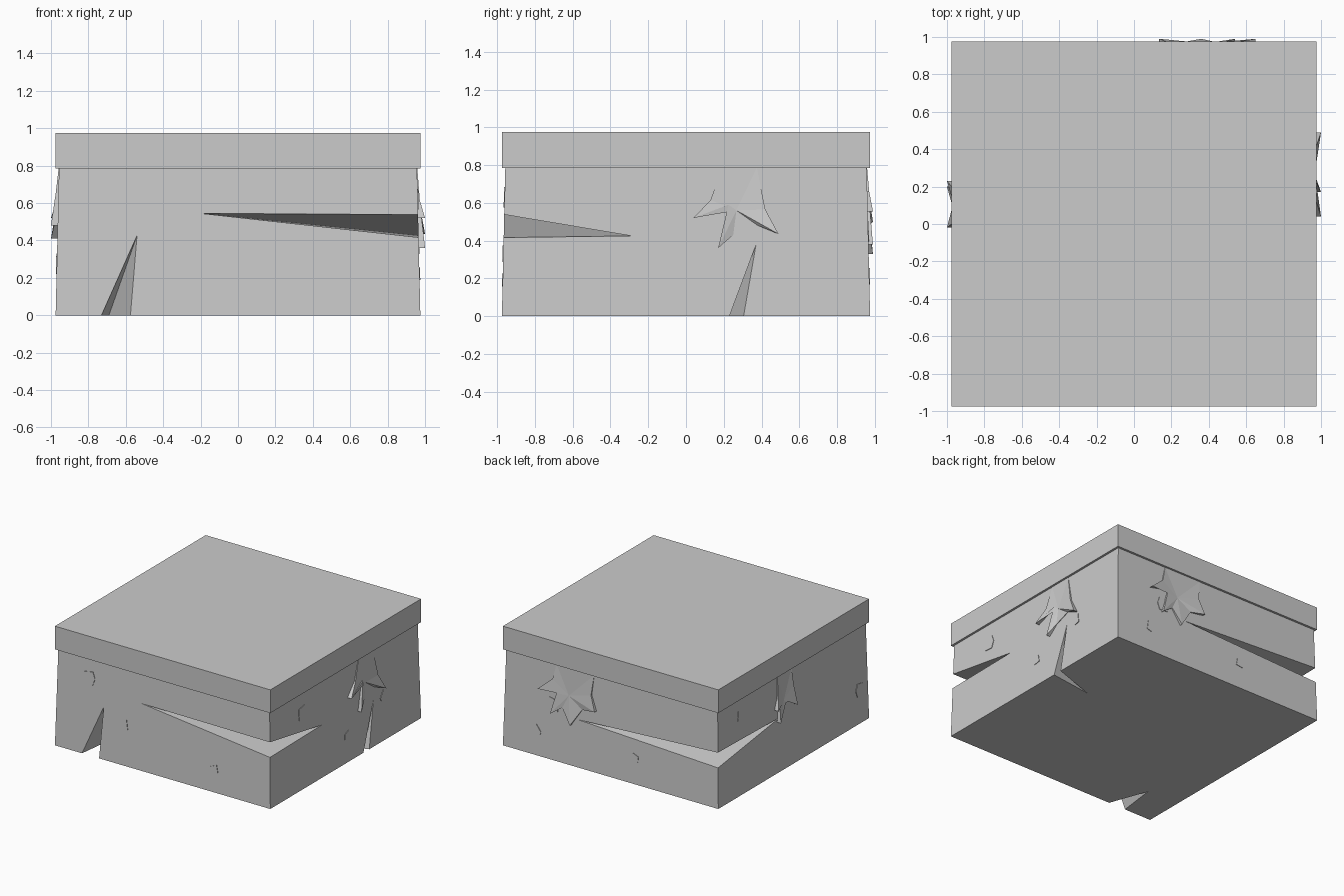
import bpy, bmesh, math
from mathutils import Vector

if "Cube" in bpy.data.objects:
    bpy.data.objects.remove(bpy.data.objects["Cube"])

H = 0.975       # half width of the block
TOP = 0.785     # height where the lid starts
INSET = 0.957   # half width of the body under the lid


def make_object(name, verts, faces):
    mesh = bpy.data.meshes.new(name)
    mesh.from_pydata([tuple(v) for v in verts], [], faces)
    bm = bmesh.new()
    bm.from_mesh(mesh)
    bmesh.ops.recalc_face_normals(bm, faces=bm.faces)
    bm.to_mesh(mesh)
    bm.free()
    obj = bpy.data.objects.new(name, mesh)
    bpy.context.collection.objects.link(obj)
    return obj


def block(name, z0, z1, r0, r1):
    """Square block, half width r0 at the bottom and r1 at the top."""
    ring = [(-1, -1), (1, -1), (1, 1), (-1, 1)]
    verts = [(x * r, y * r, z) for z, r in ((z0, r0), (z1, r1)) for x, y in ring]
    sides = [(i, (i + 1) % 4, (i + 1) % 4 + 4, i + 4) for i in range(4)]
    return make_object(name, verts, sides + [(3, 2, 1, 0), (4, 5, 6, 7)])


def place(side, u, z, d):
    """Point on a side: u is the world x or y, d the distance from the centre."""
    return {"front": (u, -d, z), "back": (u, d, z),
            "right": (d, u, z), "left": (-d, u, z)}[side]


def wall(z):
    return H + (INSET - H) * z / TOP


# Lid and tapered body
block("lid", TOP, 0.975, H, H)
body = block("body", 0, TOP, H, INSET)

# Wedge cracks cut into the body: two on corners, two on the bottom edges
cracks = [
    [(-0.22, -H, 0.547), (H, -H, 0.54), (H, -H, 0.415), (H, -0.285, 0.424)],
    [(0.32, H, 0.386), (-H, H, 0.455), (-H, H, 0.33), (-H, 0.16, 0.438)],
    [(-0.535, -H, 0.44), (-0.73, -H, 0), (-0.575, -H, 0), (-0.69, -0.66, 0)],
    [(H, 0.375, 0.385), (H, 0.23, 0), (H, 0.305, 0), (0.61, 0.18, 0)],
]
for pts in cracks:
    tip = Vector(pts[0])
    pts = [tip + (Vector(p) - tip) * 1.01 for p in pts]
    cutter = make_object("crack_cutter", pts,
                         [(0, 1, 2), (0, 2, 3), (0, 3, 1), (1, 3, 2)])
    cutter.hide_render = True
    mod = body.modifiers.new("crack", 'BOOLEAN')
    mod.operation = 'DIFFERENCE'
    mod.solver = 'EXACT'
    mod.object = cutter
    bpy.context.view_layer.objects.active = body
    bpy.ops.object.modifier_apply(modifier=mod.name)
    bpy.data.objects.remove(cutter)


# Ragged splinters hanging under the lid: (u, z, stand-off) outlines
def splinters(side, outline):
    n = len(outline)
    front = [place(side, u, z, d) for u, z, d in outline]
    back = [place(side, u, z, 0.94) for u, z, d in outline]
    cu = sum(p[0] for p in outline) / n
    centre = [place(side, cu, 0.56, 0.966), place(side, cu, 0.56, 0.94)]
    faces = []
    for i in range(n):
        j = (i + 1) % n
        faces += [(i, j, 2 * n), (j + n, i + n, 2 * n + 1), (i, i + n, j + n, j)]
    make_object(side + "_splinters", front + back + centre, faces)


splinters("right", [
    (0.19, TOP, 0.959), (0.13, 0.615, 0.972), (0.04, 0.52, 1.0), (0.225, 0.59, 0.974),
    (0.17, 0.36, 1.0), (0.25, 0.43, 0.97), (0.38, 0.48, 0.968), (0.49, 0.435, 1.0),
    (0.42, 0.565, 0.976), (0.375, TOP, 0.959)])
splinters("back", [
    (0.50, TOP, 0.959), (0.53, 0.66, 0.97), (0.65, 0.555, 0.99), (0.48, 0.59, 0.972),
    (0.54, 0.38, 0.99), (0.44, 0.45, 0.972), (0.36, 0.33, 0.99), (0.26, 0.48, 0.972),
    (0.135, 0.50, 0.99), (0.18, 0.62, 0.972), (0.16, TOP, 0.959)])
splinters("left", [
    (0.187, TOP, 0.959), (0.20, 0.60, 0.975), (0.23, 0.52, 1.0), (0.185, 0.53, 0.98),
    (0.20, 0.41, 1.0), (0.10, 0.53, 0.972), (0.05, 0.54, 0.975), (-0.02, 0.48, 1.0),
    (0.0, 0.65, 0.975), (0.005, TOP, 0.959)])


# Small chips lying almost flush on the sides
SHAPES = {
    "big": [(-0.05, 0.04), (0.03, 0.055), (0.05, 0), (0.03, -0.055), (-0.045, -0.05)],
    "small": [(-0.03, 0.015), (0.022, 0.036), (0.034, -0.022), (-0.025, -0.032)],
    "drop": [(0.015, 0.045), (0.026, -0.03), (-0.015, -0.042), (-0.03, -0.015)],
}
chips = [
    ("front", -0.67, 0.63, "big"), ("front", -0.345, 0.33, "drop"),
    ("front", 0.465, 0.19, "small"),
    ("right", -0.54, 0.62, "big"), ("right", 0.02, 0.22, "small"),
    ("right", 0.485, 0.37, "drop"),
    ("back", 0.66, 0.21, "drop"), ("back", -0.22, 0.215, "small"),
    ("back", 0.53, 0.45, "big"),
    ("left", 0.68, 0.64, "drop"), ("left", -0.86, 0.275, "big"),
]
for k, (side, u, z, shape) in enumerate(chips):
    s = SHAPES[shape]
    n = len(s)
    verts = [place(side, u + a, z + b, wall(z + b) + off)
             for off in (0.004, -0.02) for a, b in s]
    faces = [tuple(range(n)), tuple(range(2 * n - 1, n - 1, -1))]
    faces += [(i, i + n, (i + 1) % n + n, (i + 1) % n) for i in range(n)]
    make_object(f"chip_{k + 1}", verts, faces)
